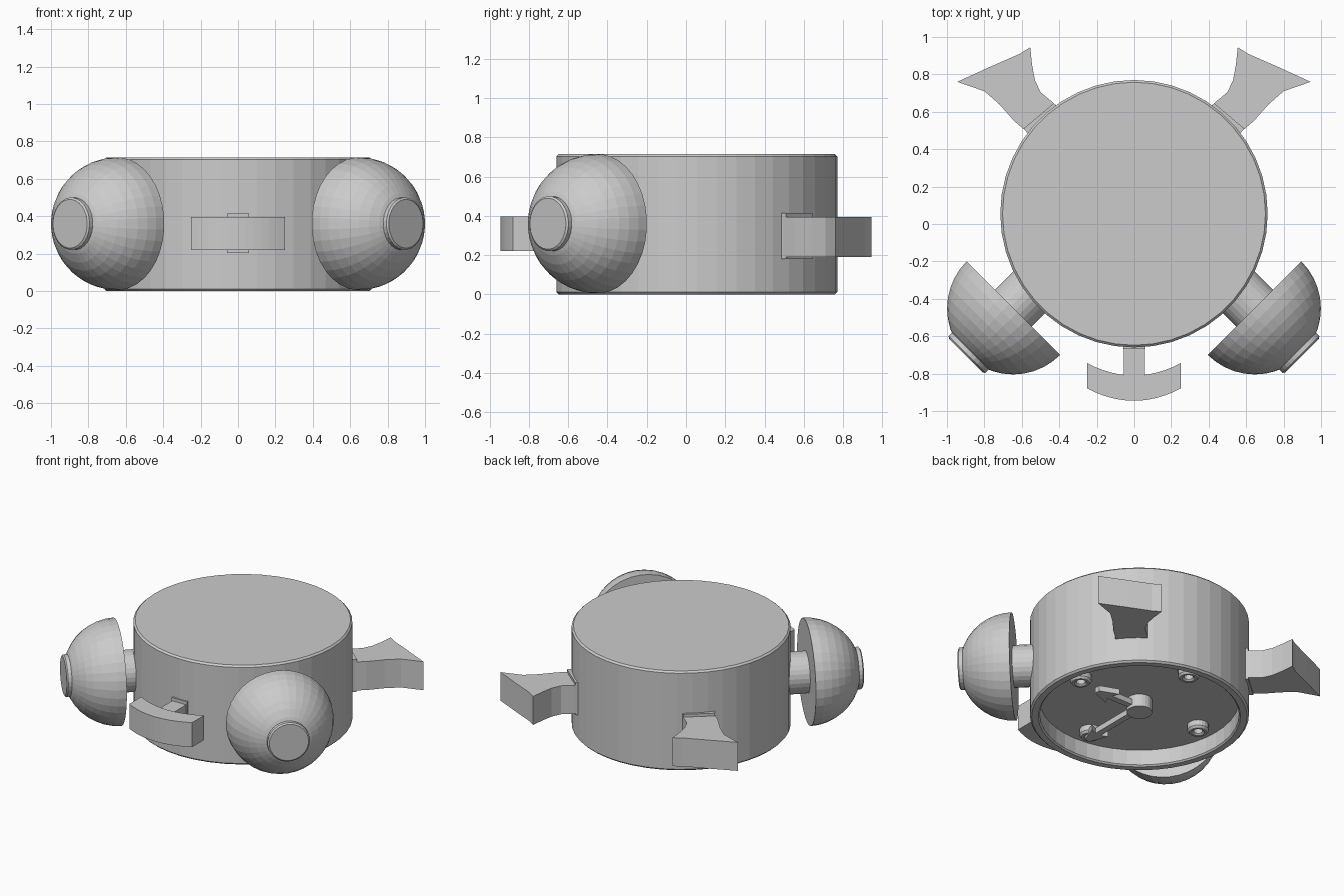
import bpy, bmesh
from math import cos, sin, pi, radians
from mathutils import Matrix, Vector

if "Cube" in bpy.data.objects:
    bpy.data.objects.remove(bpy.data.objects["Cube"])

CY = 0.055   # y of the body axis


def make(name, bm):
    bmesh.ops.remove_doubles(bm, verts=bm.verts, dist=1e-5)
    bmesh.ops.recalc_face_normals(bm, faces=bm.faces)
    me = bpy.data.meshes.new(name)
    bm.to_mesh(me)
    bm.free()
    ob = bpy.data.objects.new(name, me)
    bpy.context.collection.objects.link(ob)
    return ob


def lathe(name, profile, origin=(0, 0, 0), axis=(0, 0, 1), segs=36):
    """Revolve (radius, height) points round an axis."""
    bm = bmesh.new()
    vs = [bm.verts.new((r, 0, h)) for r, h in profile]
    es = [bm.edges.new(p) for p in zip(vs, vs[1:])]
    bmesh.ops.spin(bm, geom=vs + es, cent=(0, 0, 0), axis=(0, 0, 1),
                   angle=2 * pi, steps=segs)
    rot = Vector((0, 0, 1)).rotation_difference(Vector(axis)).to_matrix().to_4x4()
    bm.transform(Matrix.Translation(origin) @ rot)
    return make(name, bm)


def prism(name, pts, z0, z1):
    """Extrude a plan outline between two heights."""
    bm = bmesh.new()
    f = bm.faces.new([bm.verts.new((x, y, z0)) for x, y in pts])
    ext = bmesh.ops.extrude_face_region(bm, geom=[f])
    top = [v for v in ext['geom'] if isinstance(v, bmesh.types.BMVert)]
    bmesh.ops.translate(bm, verts=top, vec=(0, 0, z1 - z0))
    return make(name, bm)


# Clock case, lying face down with a recessed dial underneath
lathe("clock_case", [(0, 0.12), (0.65, 0.12), (0.65, 0.01), (0.66, 0), (0.703, 0),
                     (0.715, 0.012), (0.715, 0.703), (0.703, 0.715), (0, 0.715)],
      (0, CY, 0), segs=44)

# Centre hub of the hands
lathe("hand_hub", [(0, 0.03), (0.085, 0.03), (0.085, 0.125), (0, 0.125)], (0, CY, 0), segs=24)


# Hands with arrow heads
def hand(name, length, angle, z0, z1):
    w, h = 0.022, 0.07
    pts = [(0, -w), (length - 0.11, -w), (length - 0.13, -h), (length, -0.02),
           (length, 0.02), (length - 0.13, h), (length - 0.11, w), (0, w)]
    c, s = cos(angle), sin(angle)
    prism(name, [(x * c - y * s, CY + x * s + y * c) for x, y in pts], z0, z1)


hand("hour_hand", 0.36, 0, 0.05, 0.09)
hand("minute_hand", 0.53, -pi / 2, 0.05, 0.09)

# Ring markers at the four quarters
for i in range(4):
    a = i * pi / 2
    lathe(f"quarter_marker_{i + 1}",
          [(0.03, 0.125), (0.03, 0.075), (0.042, 0.065), (0.058, 0.065), (0.07, 0.08), (0.07, 0.125)],
          (0.5 * cos(a), CY + 0.5 * sin(a), 0), segs=20)

# Bells, their posts, and the legs, on both sides
R = 0.355
dome = [(0, 0)] + [(R * cos(radians(t)), R * sin(radians(t))) for t in range(0, 91, 9)]
dome[-1] = (0, R)
leg = [(0.38, 0.60), (0.44, 0.655), (0.50, 0.705), (0.53, 0.77), (0.545, 0.85), (0.555, 0.945),
       (0.61, 0.91), (0.77, 0.84), (0.945, 0.76), (0.80, 0.71), (0.72, 0.64),
       (0.64, 0.55), (0.57, 0.49), (0.52, 0.45)]
collar = [(0.38, 0.60), (0.43, 0.645), (0.59, 0.51), (0.54, 0.45)]
for side, s in (("right", 1), ("left", -1)):
    origin, axis = (s * 0.645, -0.45, 0.36), (s, -1, 0)
    lathe(f"bell_{side}", dome, origin, axis, 36)
    lathe(f"bell_post_{side}", [(0, -0.3), (0.14, -0.3), (0.14, 0.35), (0.13, 0.358), (0, 0.358)],
          origin, axis, 28)
    prism(f"leg_{side}", [(s * x, y) for x, y in leg], 0.19, 0.395)
    prism(f"leg_collar_{side}", [(s * x, y) for x, y in collar], 0.18, 0.415)

# Curved carrying handle on a stem between the bells
xs = [-0.25 + 0.5 * i / 12 for i in range(13)]
bow = [(x, -0.945 + 1.05 * x * x) for x in xs] + [(x, -0.81 + 1.05 * x * x) for x in reversed(xs)]
prism("handle_grip", bow, 0.22, 0.397)
prism("handle_stem", [(-0.055, -0.6), (0.055, -0.6), (0.055, -0.85), (-0.055, -0.85)], 0.225, 0.392)
prism("handle_collar", [(-0.06, -0.6), (0.06, -0.6), (0.06, -0.668), (-0.06, -0.668)], 0.203, 0.415)
